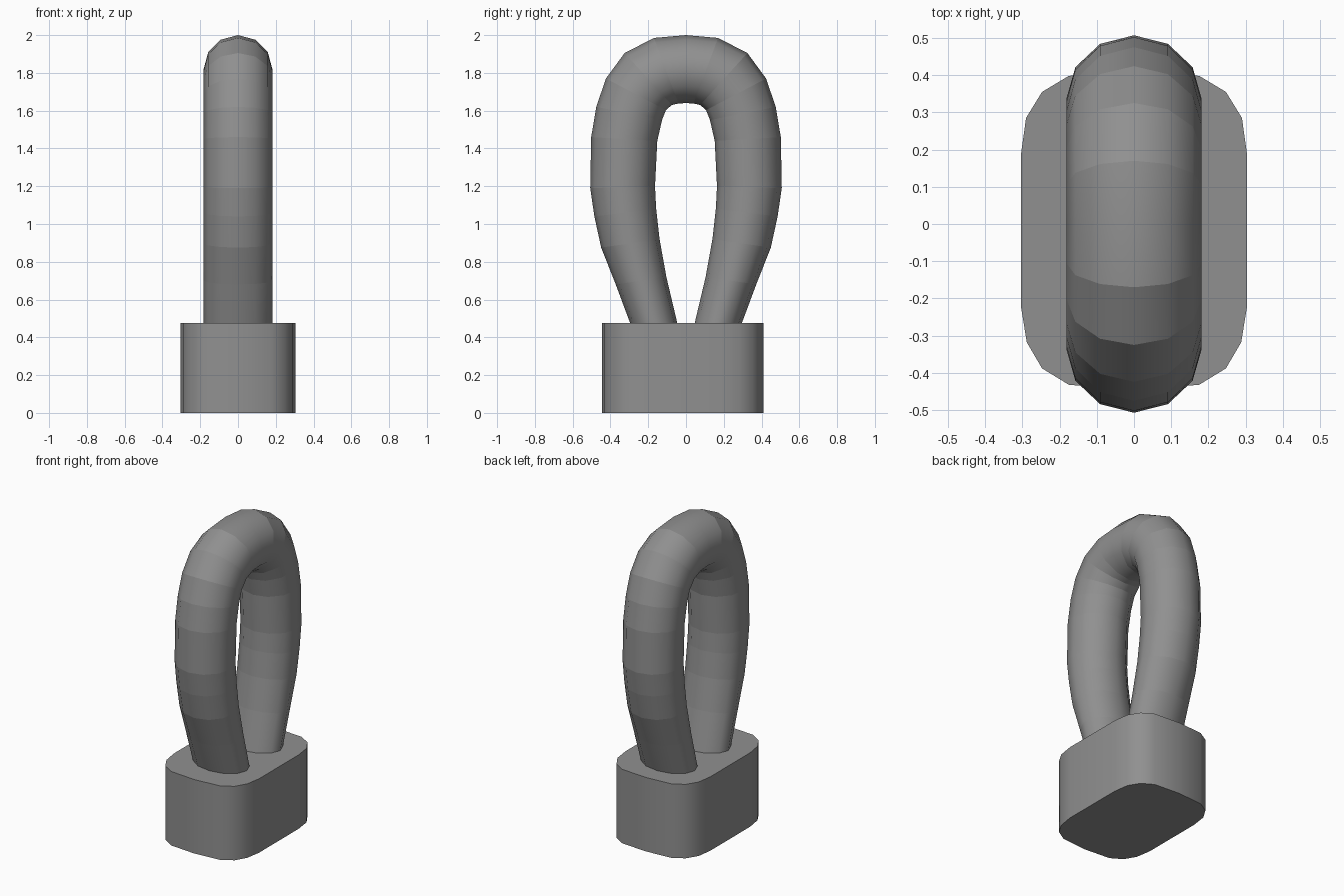
import bpy
import math

if "Cube" in bpy.data.objects:
    bpy.data.objects.remove(bpy.data.objects["Cube"])

grey = bpy.data.materials.new("dark_grey")
grey.diffuse_color = (0.28, 0.28, 0.28, 1)
grey.use_nodes = True
grey.node_tree.nodes["Principled BSDF"].inputs["Base Color"].default_value = grey.diffuse_color


def loft(name, rings, angle, banded=False):
    n = len(rings[0])
    verts = [v for ring in rings for v in ring]
    faces = [(i * n + j, i * n + (j + 1) % n, (i + 1) * n + (j + 1) % n, (i + 1) * n + j)
             for i in range(len(rings) - 1) for j in range(n)]
    faces += [tuple(range(n))[::-1], tuple(range(len(verts) - n, len(verts)))]
    mesh = bpy.data.meshes.new(name)
    mesh.from_pydata(verts, [], faces)
    mesh.materials.append(grey)
    obj = bpy.data.objects.new(name, mesh)
    bpy.context.collection.objects.link(obj)
    bpy.ops.object.select_all(action='DESELECT')
    obj.select_set(True)
    bpy.context.view_layer.objects.active = obj
    bpy.ops.object.mode_set(mode='EDIT')
    bpy.ops.mesh.select_all(action='SELECT')
    bpy.ops.mesh.normals_make_consistent(inside=False)
    bpy.ops.object.mode_set(mode='OBJECT')
    bpy.ops.object.shade_smooth_by_angle(angle=math.radians(angle))
    if banded:  # sharp seams across the tube, except at the crown
        for e in mesh.edges:
            a, b = (v // n for v in e.vertices)
            if a == b and a != len(rings) // 2:
                e.use_edge_sharp = True
    return obj


# Base block: rounded outline, right half mirrored to the left
half = [(0, -0.446), (0.175, -0.432), (0.247, -0.388), (0.288, -0.318), (0.304, -0.22),
        (0.304, 0.185), (0.29, 0.285), (0.247, 0.355), (0.175, 0.398), (0, 0.41)]
outline = half + [(-x, y) for x, y in half[-2:0:-1]]
loft("base_block", [[(x, y, z) for x, y in outline] for z in (0, 0.477)], 35)

# Loop: outer and inner edge (y, z) of each cross-section, from foot to crown
profile = [((0.275, 0.42), (0.033, 0.42)),
           ((0.372, 0.68), (0.104, 0.72)),
           ((0.449, 0.875), (0.140, 0.92)),
           ((0.485, 1.04), (0.158, 1.08)),
           ((0.507, 1.19), (0.164, 1.20)),
           ((0.502, 1.46), (0.152, 1.44)),
           ((0.475, 1.62), (0.127, 1.55)),
           ((0.424, 1.77), (0.106, 1.603)),
           ((0.325, 1.905), (0.075, 1.63)),
           ((0.170, 1.985), (0.040, 1.638)),
           ((0.0, 2.0), (0.0, 1.64))]
profile += [((-o[0], o[1]), (-i[0], i[1])) for o, i in profile[-2::-1]]
SIDES, HALF_WIDTH = 12, 0.182
rings = []
for (oy, oz), (iy, iz) in profile:
    ring = []
    for k in range(SIDES):
        a = 2 * math.pi * k / SIDES
        t = 0.5 + 0.5 * math.cos(a)
        ring.append((HALF_WIDTH * math.sin(a), iy + (oy - iy) * t, iz + (oz - iz) * t))
    rings.append(ring)
loft("loop_handle", rings, 60, banded=True)
